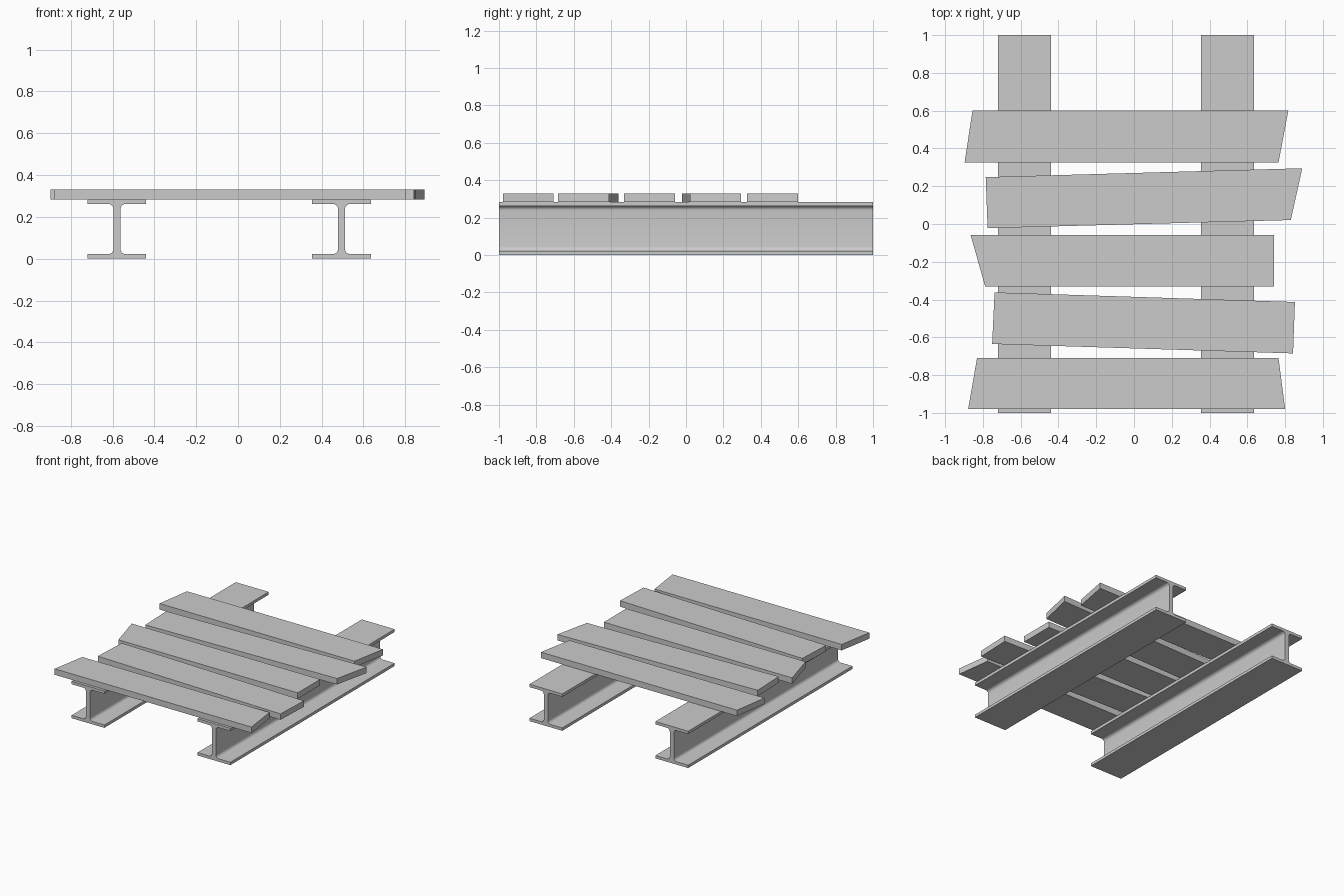
import bpy, bmesh
from math import sin, cos, pi, radians

if "Cube" in bpy.data.objects:
    bpy.data.objects.remove(bpy.data.objects["Cube"])

BEAM_H, FLANGE_W, FLANGE_T, WEB_T, FILLET = 0.284, 0.28, 0.022, 0.034, 0.024
PLANK_T = 0.046


def extrude_outline(name, outline, offset):
    """Make a closed prism from a 3D outline swept along offset."""
    bm = bmesh.new()
    face = bm.faces.new([bm.verts.new(p) for p in outline])
    top = bmesh.ops.extrude_face_region(bm, geom=[face])
    verts = [v for v in top["geom"] if isinstance(v, bmesh.types.BMVert)]
    bmesh.ops.translate(bm, verts=verts, vec=offset)
    bmesh.ops.recalc_face_normals(bm, faces=bm.faces)
    mesh = bpy.data.meshes.new(name)
    bm.to_mesh(mesh)
    bm.free()
    obj = bpy.data.objects.new(name, mesh)
    bpy.context.collection.objects.link(obj)
    return obj


def beam_profile():
    """I-section: one filleted quarter mirrored into all four corners."""
    w, h = FLANGE_W / 2, BEAM_H / 2
    cx, cz = WEB_T / 2 + FILLET, h - FLANGE_T - FILLET
    quarter = [(w, h), (w, h - FLANGE_T)]
    for i in range(7):
        a = pi / 2 + i * pi / 12
        quarter.append((cx + FILLET * cos(a), cz + FILLET * sin(a)))
    half = quarter + [(x, -z) for x, z in reversed(quarter)]
    return half + [(-x, z) for x, z in reversed(half)]


# Two steel I-beams running front to back
for name, x0 in (("left_beam", -0.579), ("right_beam", 0.495)):
    outline = [(x + x0, -1, z + BEAM_H / 2) for x, z in beam_profile()]
    beam = extrude_outline(name, outline, (0, 2, 0))
    bpy.ops.object.select_all(action='DESELECT')
    beam.select_set(True)
    bpy.context.view_layer.objects.active = beam
    bpy.ops.object.shade_smooth_by_angle(angle=radians(30))

# Roughly cut planks lying across the beams, back to front
planks = [
    [(-.855, .600), (.817, .600), (.765, .325), (-.897, .325)],
    [(-.785, .248), (.891, .295), (.830, .021), (-.775, -.022)],
    [(-.865, -.058), (.741, -.058), (.741, -.331), (-.788, -.331)],
    [(-.738, -.362), (.852, -.413), (.842, -.685), (-.751, -.635)],
    [(-.831, -.709), (.765, -.709), (.800, -.979), (-.878, -.979)],
]
for i, corners in enumerate(planks, 1):
    extrude_outline(f"plank_{i}", [(x, y, BEAM_H) for x, y in corners], (0, 0, PLANK_T))
